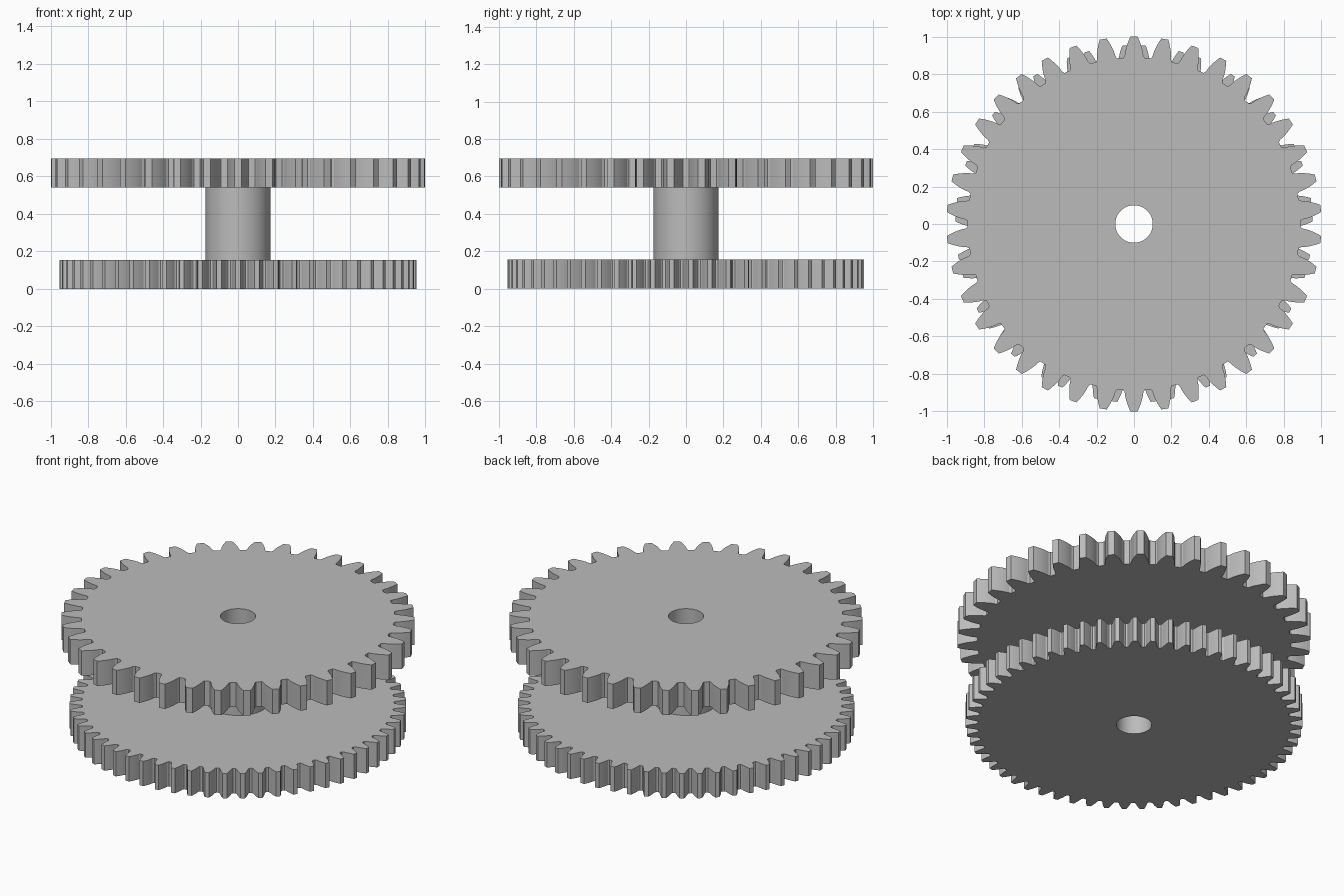
import bpy
import bmesh
from math import pi, sin, cos, tan, acos, radians

cube = bpy.data.objects.get("Cube")
if cube:
    bpy.data.objects.remove(cube, do_unlink=True)

# Single grey material
grey = bpy.data.materials.new("plain grey")
grey.use_nodes = True
colour = (0.5, 0.5, 0.5, 1)
grey.diffuse_color = colour
grey.node_tree.nodes["Principled BSDF"].inputs["Base Color"].default_value = colour

BORE = 0.1
PRESSURE = radians(20)


def circle(radius, count):
    return [(radius * cos(2 * pi * i / count), radius * sin(2 * pi * i / count))
            for i in range(count)]


def gear_outline(teeth, module, steps=6):
    """Involute spur gear outline with one tooth pointing to the front."""
    pitch = module * teeth / 2
    base = pitch * cos(PRESSURE)
    root, tip = pitch - 1.25 * module, pitch + module
    inv = lambda a: tan(a) - a
    half_tooth = pi / (2 * teeth) + inv(PRESSURE)
    start = max(base, root + 0.25 * module)
    # Flank as (radius, half angle), from rounded root to tip
    flank = [(root, half_tooth + 0.3 * (pi / teeth - half_tooth))]
    for i in range(steps):
        r = start + (tip - start) * i / (steps - 1)
        flank.append((r, half_tooth - inv(acos(min(1, base / r)))))
    tooth = [(r, -a) for r, a in flank] + [(r, a) for r, a in reversed(flank)]
    points = []
    for t in range(teeth):
        centre = -pi / 2 + 2 * pi * t / teeth
        points += [(r * cos(centre + a), r * sin(centre + a)) for r, a in tooth]
    return points


def bored_prism(name, outline, z0, z1):
    """Extrude an outline with a round hole through its middle."""
    bm = bmesh.new()
    edges = []
    for loop in (outline, circle(BORE, 64)):
        verts = [bm.verts.new((x, y, z0)) for x, y in loop]
        edges += [bm.edges.new((v, verts[i - 1])) for i, v in enumerate(verts)]
    bmesh.ops.triangle_fill(bm, edges=edges, use_beauty=True)
    result = bmesh.ops.extrude_face_region(bm, geom=bm.faces[:], use_keep_orig=True)
    top = [g for g in result["geom"] if isinstance(g, bmesh.types.BMVert)]
    bmesh.ops.translate(bm, verts=top, vec=(0, 0, z1 - z0))
    bmesh.ops.recalc_face_normals(bm, faces=bm.faces[:])
    mesh = bpy.data.meshes.new(name)
    bm.to_mesh(mesh)
    bm.free()
    mesh.materials.append(grey)
    obj = bpy.data.objects.new(name, mesh)
    bpy.context.collection.objects.link(obj)
    bpy.ops.object.select_all(action="DESELECT")
    obj.select_set(True)
    bpy.context.view_layer.objects.active = obj
    bpy.ops.object.shade_smooth_by_angle(angle=radians(20))
    return obj


# Fine lower gear, coarse upper gear and the hub joining them
bored_prism("lower_gear", gear_outline(59, 0.03125), 0, 0.155)
bored_prism("hub", circle(0.173, 96), 0.155, 0.54)
bored_prism("upper_gear", gear_outline(38, 0.05), 0.54, 0.695)
